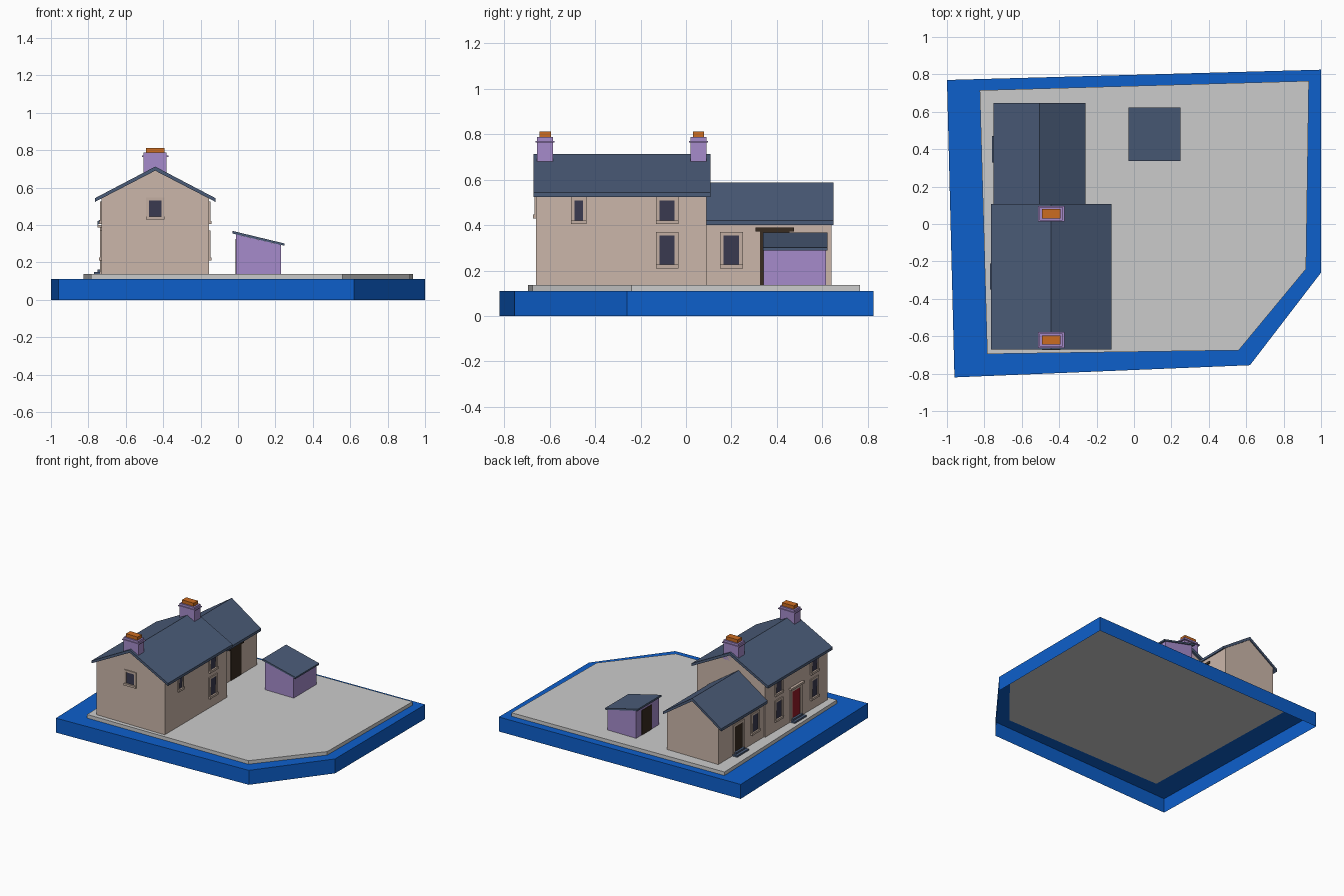
import bpy, bmesh

if "Cube" in bpy.data.objects:
    bpy.data.objects.remove(bpy.data.objects["Cube"])

COL = {
    "blue": (0.004, 0.115, 0.6), "stone": (0.6, 0.47, 0.4), "trim": (0.55, 0.43, 0.36),
    "slate": (0.07, 0.107, 0.19), "purple": (0.38, 0.26, 0.6), "orange": (0.6, 0.15, 0.015),
    "red": (0.3, 0.01, 0.02), "glass": (0.042, 0.042, 0.08), "brown": (0.04, 0.025, 0.015),
}
MATS = {}
for k, c in COL.items():
    MATS[k] = bpy.data.materials.new(k)
    MATS[k].diffuse_color = (*c, 1)


def finish(name, bm, mat, fix=True):
    if fix:
        bmesh.ops.recalc_face_normals(bm, faces=bm.faces)
    me = bpy.data.meshes.new(name)
    bm.to_mesh(me)
    bm.free()
    ob = bpy.data.objects.new(name, me)
    bpy.context.collection.objects.link(ob)
    if mat:
        me.materials.append(MATS[mat])
    return ob


def prism(name, pts, a, b, axis, mat):
    """Extrude a 2D profile: axis 'z' uses (x, y) points, axis 'y' uses (x, z)."""
    bm = bmesh.new()
    put = (lambda p, t: (p[0], p[1], t)) if axis == "z" else (lambda p, t: (p[0], t, p[1]))
    lo = [bm.verts.new(put(p, a)) for p in pts]
    hi = [bm.verts.new(put(p, b)) for p in pts]
    bm.faces.new(lo)
    bm.faces.new(hi)
    for i in range(len(pts)):
        j = (i + 1) % len(pts)
        bm.faces.new((lo[i], lo[j], hi[j], hi[i]))
    return finish(name, bm, mat)


def box(name, x0, x1, y0, y1, z0, z1, mat):
    return prism(name, [(x0, y0), (x1, y0), (x1, y1), (x0, y1)], z0, z1, "z", mat)


def panel(name, side, plane, u0, u1, z0, z1, out, mat):
    """Thin slab standing proud of a wall; side is 'left', 'right' or 'front'."""
    s = 1 if side == "right" else -1
    a, b = sorted((plane - s * 0.005, plane + s * out))
    if side == "front":
        return box(name, u0, u1, a, b, z0, z1, mat)
    return box(name, a, b, u0, u1, z0, z1, mat)


def surround(name, side, plane, u0, u1, z0, z1, w, sill=True):
    panel(name + "_jamb_a", side, plane, u0, u0 + w, z0, z1, 0.007, "trim")
    panel(name + "_jamb_b", side, plane, u1 - w, u1, z0, z1, 0.007, "trim")
    panel(name + "_head", side, plane, u0 + w, u1 - w, z1 - w, z1, 0.007, "trim")
    if sill:
        panel(name + "_sill", side, plane, u0, u1, z0, z0 + w, 0.014, "trim")


def window(name, side, plane, u0, u1, z0, z1):
    w = 0.016
    surround(name, side, plane, u0, u1, z0, z1, w)
    zm = (z0 + z1) / 2
    panel(name + "_upper_pane", side, plane, u0 + w, u1 - w, zm, z1 - w, 0.003, "glass")
    panel(name + "_lower_pane", side, plane, u0 + w, u1 - w, z0 + w, zm, 0.001, "glass")


# Blue plinth: open-bottomed shell with a ledge
outer = [(-0.96, -0.82), (0.62, -0.755), (1, -0.26), (1, 0.825), (-1, 0.77)]
inner = [(-0.785, -0.695), (0.56, -0.675), (0.92, -0.24), (0.935, 0.765), (-0.825, 0.715)]
bm = bmesh.new()
rings = [[bm.verts.new((x, y, z)) for x, y in p]
         for p, z in ((outer, 0), (outer, 0.11), (inner, 0.11))]
for r, s in zip(rings, rings[1:]):
    for i in range(5):
        j = (i + 1) % 5
        bm.faces.new((r[i], r[j], s[j], s[i]))
finish("plinth", bm, "blue", False)

# Grey yard slab
G = 0.137
prism("yard", inner, 0.11, G, "z", None)


# Gabled blocks: walls plus chevron roof
def house(name, xl, xr, y0, y1, rl, rr, ry0, ry1, eave, apex):
    mid, t = (rl + rr) / 2, 0.02
    k = (apex - eave) / (mid - rl)
    zl, zr = eave + k * (xl - rl), eave + k * (rr - xr)
    prism(name + "_walls", [(xl, G), (xr, G), (xr, zr), (mid, apex), (xl, zl)],
          y0, y1, "y", "stone")
    prism(name + "_roof", [(rl, eave), (mid, apex), (rr, eave), (rr, eave + t),
                           (mid, apex + t + 0.002), (rl, eave + t)], ry0, ry1, "y", "slate")


house("main", -0.73, -0.155, -0.66, 0.09, -0.765, -0.12, -0.672, 0.107, 0.523, 0.69)
house("wing", -0.72, -0.29, 0.085, 0.64, -0.75, -0.26, 0.09, 0.648, 0.40, 0.565)

# Chimneys
for n, y in (("front", -0.62), ("back", 0.055)):
    x = -0.443
    box(f"chimney_{n}", x - 0.062, x + 0.062, y - 0.035, y + 0.035, 0.64, 0.787, "purple")
    box(f"chimney_band_{n}", x - 0.071, x + 0.071, y - 0.042, y + 0.042, 0.764, 0.771, "purple")
    box(f"chimney_pot_{n}", x - 0.049, x + 0.049, y - 0.025, y + 0.025, 0.787, 0.812, "orange")

# Windows
window("gable_window", "front", -0.66, -0.492, -0.392, 0.43, 0.547)
R, L = -0.155, -0.73
window("right_small_window", "right", R, -0.507, -0.437, 0.405, 0.525)
window("right_upper_window", "right", R, -0.132, -0.034, 0.405, 0.525)
window("right_lower_window", "right", R, -0.132, -0.034, 0.21, 0.37)
for n, y in (("a", -0.50), ("b", -0.07)):
    window(f"left_upper_window_{n}", "left", L, y - 0.049, y + 0.049, 0.405, 0.525)
    window(f"left_lower_window_{n}", "left", L, y - 0.049, y + 0.049, 0.21, 0.37)
window("wing_right_window", "right", -0.29, 0.15, 0.25, 0.21, 0.37)
window("wing_left_window", "left", -0.72, 0.15, 0.25, 0.21, 0.37)

# Red front door with surround, cornice and step
surround("main_door", "left", L, -0.35, -0.21, G, 0.385, 0.022, False)
panel("main_door_leaf", "left", L, -0.328, -0.232, G, 0.363, 0.003, "red")
panel("main_door_cornice", "left", L, -0.36, -0.20, 0.385, 0.40, 0.02, "trim")

# Wing doors
surround("wing_door", "left", -0.72, 0.335, 0.465, G, 0.37, 0.018, False)
panel("wing_door_leaf", "left", -0.72, 0.353, 0.447, G, 0.352, 0.003, "brown")
panel("wing_opening", "right", -0.29, 0.325, 0.455, G, 0.372, 0.003, "brown")
panel("wing_lintel", "right", -0.29, 0.305, 0.475, 0.372, 0.389, 0.008, "brown")

# Door steps, two treads each
for n, y, x in (("main", -0.28, L), ("wing", 0.40, -0.72)):
    panel(f"{n}_step_low", "left", x, y - 0.07, y + 0.07, G, G + 0.012, 0.04, "slate")
    panel(f"{n}_step_high", "left", x, y - 0.055, y + 0.055, G + 0.012, G + 0.024, 0.02, "slate")

# Lean-to shed
prism("shed_walls", [(-0.01, G), (0.23, G), (0.23, 0.293), (-0.01, 0.349)],
      0.342, 0.615, "y", "purple")
prism("shed_roof", [(-0.03, 0.354), (0.248, 0.289), (0.248, 0.301), (-0.03, 0.368)],
      0.338, 0.622, "y", "slate")
panel("shed_door", "left", -0.01, 0.43, 0.55, G, 0.325, 0.003, "brown")

for m in bpy.data.materials:
    if m.users and not m.is_grease_pencil:
        m.use_nodes = True
        m.node_tree.nodes["Principled BSDF"].inputs["Base Color"].default_value = m.diffuse_color
